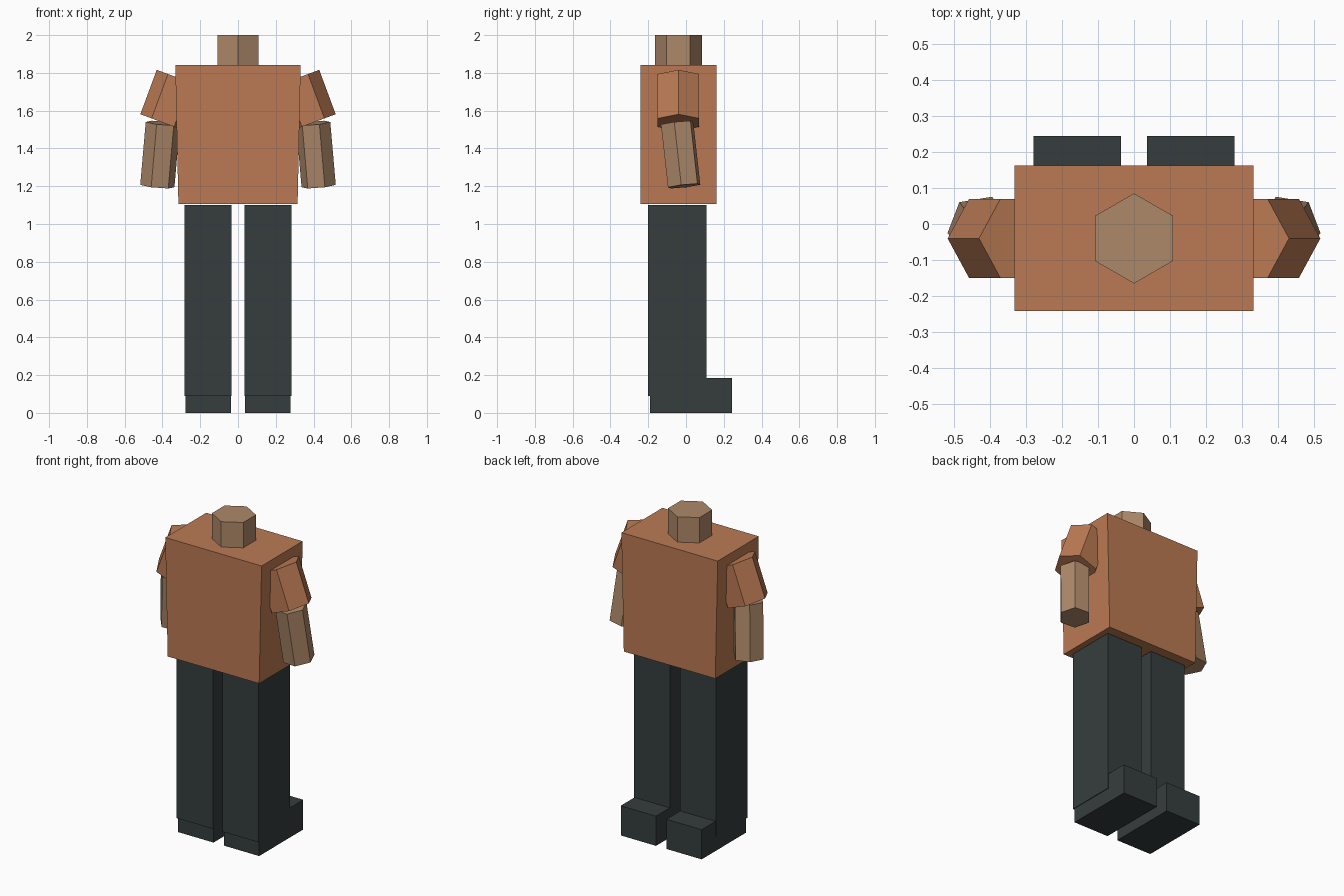
import bpy, bmesh, math
from mathutils import Vector

if "Cube" in bpy.data.objects:
    bpy.data.objects.remove(bpy.data.objects["Cube"])


def material(name, rgb):
    m = bpy.data.materials.new(name)
    lin = [((c / 255 + 0.055) / 1.055) ** 2.4 for c in rgb]
    m.diffuse_color = (*lin, 1)
    m.use_nodes = True
    m.node_tree.nodes["Principled BSDF"].inputs["Base Color"].default_value = m.diffuse_color
    return m


SHIRT = material("orange cloth", (187, 122, 83))
SKIN = material("tan skin", (174, 137, 105))
TROUSERS = material("dark slate cloth", (54, 61, 61))


def finish(name, bm, mat):
    bmesh.ops.recalc_face_normals(bm, faces=bm.faces)
    mesh = bpy.data.meshes.new(name)
    bm.to_mesh(mesh)
    bm.free()
    mesh.materials.append(mat)
    ob = bpy.data.objects.new(name, mesh)
    bpy.context.collection.objects.link(ob)
    return ob


def box(name, lo, hi, mat, bottom_scale=1.0):
    """Box between two corners, optionally narrowed in x at its base."""
    bm = bmesh.new()
    bmesh.ops.create_cube(bm, size=1)
    for v in bm.verts:
        base = v.co.z < 0
        v.co = Vector([l + (c + 0.5) * (h - l) for l, h, c in zip(lo, hi, v.co)])
        if base:
            v.co.x *= bottom_scale
    return finish(name, bm, mat)


def hex_prism(name, bottom, top, radius, spin, mat, side=1):
    """Six-sided prism along a tilted axis; side=-1 mirrors it across x."""
    bottom, top = Vector(bottom), Vector(top)
    axis = (top - bottom).normalized()
    u = (Vector((1, 0, 0)) - axis * axis.x).normalized()
    w = axis.cross(u)
    bm = bmesh.new()
    rings = []
    for centre in (bottom, top):
        ring = []
        for i in range(6):
            a = math.radians(spin + 60 * i)
            p = centre + radius * (math.cos(a) * u + math.sin(a) * w)
            p.x *= side
            ring.append(bm.verts.new(p))
        rings.append(ring)
        bm.faces.new(ring)
    lower, upper = rings
    for i in range(6):
        j = (i + 1) % 6
        bm.faces.new((lower[i], lower[j], upper[j], upper[i]))
    return finish(name, bm, mat)


# Body and neck
box("torso", (-0.332, -0.242, 1.105), (0.332, 0.162, 1.842), SHIRT, 0.95)
hex_prism("neck", (0, -0.04, 1.83), (0, -0.04, 2.0), 0.125, 30, SKIN)

# Arms and legs on both sides
for side, label in ((1, "right"), (-1, "left")):
    hex_prism(label + "_sleeve", (0.398, -0.04, 1.537), (0.311, -0.04, 1.772),
              0.127, 0, SHIRT, side)
    hex_prism(label + "_forearm", (0.427, -0.01, 1.201), (0.398, -0.047, 1.534),
              0.092, -9, SKIN, side)
    for part, inner, outer, y0, y1, z0, z1 in (
            ("leg", 0.034, 0.283, -0.2, 0.108, 0.09, 1.1),
            ("foot", 0.036, 0.279, -0.19, 0.244, 0.0, 0.185)):
        x0, x1 = sorted((side * inner, side * outer))
        box(f"{label}_{part}", (x0, y0, z0), (x1, y1, z1), TROUSERS)
